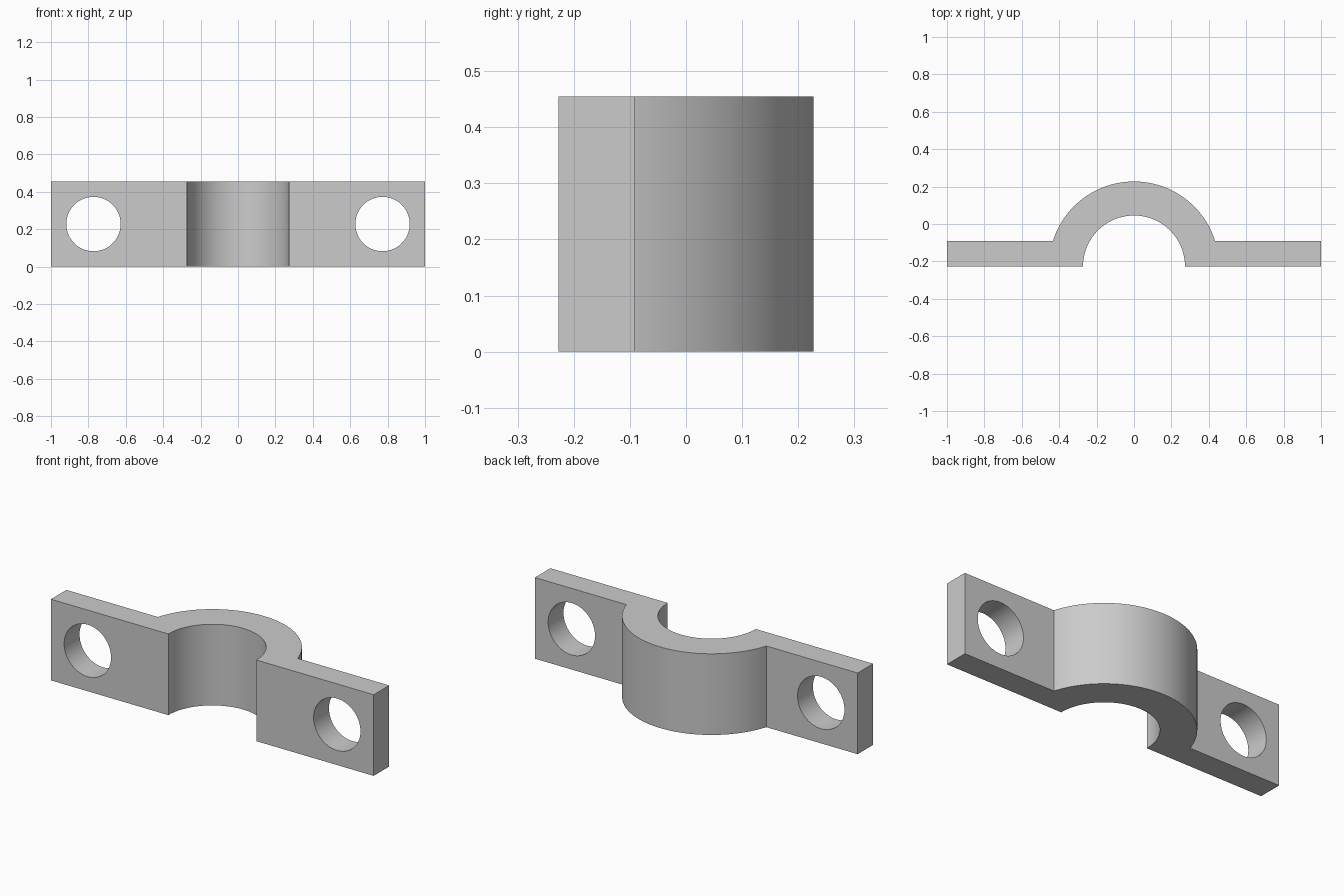
import bpy, bmesh, math

cube = bpy.data.objects.get("Cube")
if cube:
    bpy.data.objects.remove(cube, do_unlink=True)

HEIGHT = 5 / 11        # width of the strap, along z
FRONT = -HEIGHT / 2    # plane of the mounting face, and centre of the arch
OUTER, INNER = 5 / 11, 3 / 11
THICK = 1.5 / 11       # flange thickness
HOLE_X, HOLE_R = 8.5 / 11, 1.6 / 11

grey = bpy.data.materials.new("plain grey")
grey.use_nodes = True
grey.diffuse_color = (0.6, 0.6, 0.6, 1)
grey.node_tree.nodes["Principled BSDF"].inputs["Base Color"].default_value = (0.6, 0.6, 0.6, 1)


def arc(radius, start, end, steps):
    """Points of an arc about the arch centre."""
    angles = [start + (end - start) * i / steps for i in range(steps + 1)]
    return [(radius * math.cos(a), FRONT + radius * math.sin(a)) for a in angles]


# Strap outline: outer arch, left and right flanges, inner arch
meet = math.asin(THICK / OUTER)
outline = [(1, FRONT), (1, FRONT + THICK)]
outline += arc(OUTER, meet, math.pi - meet, 64)
outline += [(-1, FRONT + THICK), (-1, FRONT)]
outline += arc(INNER, math.pi, 0, 64)

bm = bmesh.new()
base = bm.faces.new([bm.verts.new((x, y, 0)) for x, y in outline])
top = bmesh.ops.extrude_face_region(bm, geom=[base])["geom"]
bmesh.ops.translate(bm, vec=(0, 0, HEIGHT),
                    verts=[v for v in top if isinstance(v, bmesh.types.BMVert)])
bmesh.ops.recalc_face_normals(bm, faces=bm.faces)
mesh = bpy.data.meshes.new("pipe_strap")
bm.to_mesh(mesh)
bm.free()
mesh.materials.append(grey)
strap = bpy.data.objects.new("pipe_strap", mesh)
bpy.context.collection.objects.link(strap)

# Screw holes through both flanges
for side in (-1, 1):
    bpy.ops.mesh.primitive_cylinder_add(
        vertices=64, radius=HOLE_R, depth=THICK * 2,
        location=(side * HOLE_X, FRONT + THICK / 2, HEIGHT / 2),
        rotation=(math.pi / 2, 0, 0))
    cutter = bpy.context.object
    cutter.name = "hole_cutter"
    cutter.hide_render = True
    cutter.data.materials.append(grey)
    cut = strap.modifiers.new("screw_hole", "BOOLEAN")
    cut.operation, cut.solver, cut.object = "DIFFERENCE", "EXACT", cutter
    bpy.ops.object.select_all(action="DESELECT")
    strap.select_set(True)
    bpy.context.view_layer.objects.active = strap
    bpy.ops.object.modifier_apply(modifier=cut.name)
    bpy.data.objects.remove(cutter, do_unlink=True)

# Smooth curved walls, crisp edges
bpy.ops.object.shade_smooth_by_angle(angle=math.radians(30))
